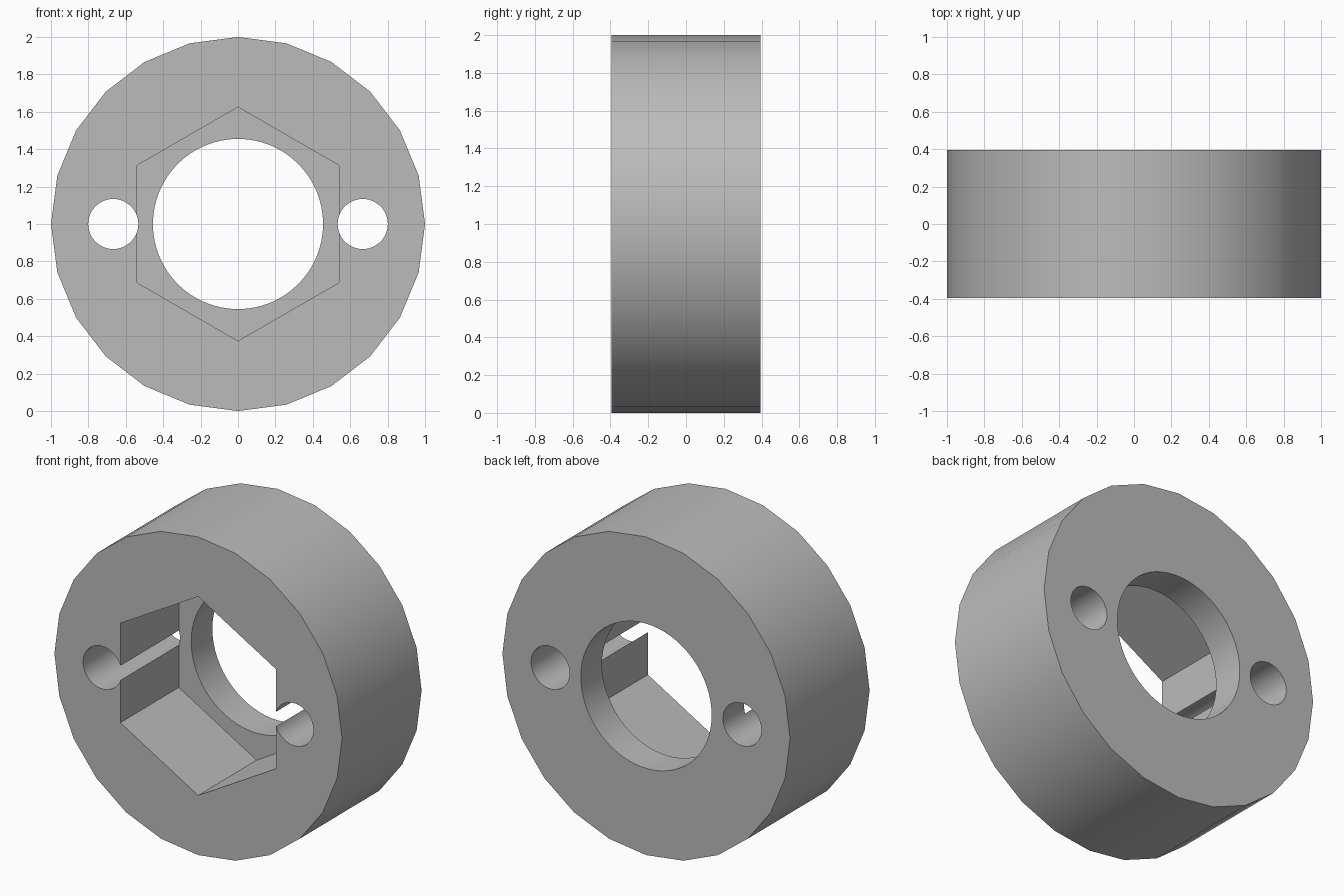
import bpy
import math

old = bpy.data.objects.get("Cube")
if old:
    bpy.data.objects.remove(old, do_unlink=True)

HALF = 0.395           # half thickness of the ring
POCKET_END = 0.185     # y of the pocket floor

grey = bpy.data.materials.new("mid_grey")
grey.use_nodes = True
colour = (0.5, 0.5, 0.5, 1)
grey.diffuse_color = colour
grey.node_tree.nodes["Principled BSDF"].inputs["Base Color"].default_value = colour


def prism(name, sides, radius, y0, y1, x=0.0):
    """Regular prism along y, with a corner pointing up."""
    bpy.ops.mesh.primitive_cylinder_add(
        vertices=sides, radius=radius, depth=y1 - y0,
        location=(x, (y0 + y1) / 2, 1), rotation=(math.pi / 2, 0, 0))
    obj = bpy.context.object
    obj.name = name
    obj.data.materials.append(grey)
    return obj


# Ring body
body = prism("ring_body", 24, 1.0, -HALF, HALF)

# Hexagonal front pocket, round bore and the two side bolt holes
cutters = [
    prism("hex_pocket_cutter", 6, 0.625, -HALF - 0.2, POCKET_END),
    prism("bore_cutter", 64, 0.455, -HALF - 0.3, HALF + 0.3),
    prism("left_hole_cutter", 48, 0.134, -HALF - 0.4, HALF + 0.4, 0.667),
    prism("right_hole_cutter", 48, 0.134, -HALF - 0.4, HALF + 0.4, -0.667),
]
bpy.ops.object.select_all(action="DESELECT")
body.select_set(True)
bpy.context.view_layer.objects.active = body
for cutter in cutters:
    cutter.hide_render = True
    mod = body.modifiers.new(cutter.name, "BOOLEAN")
    mod.operation = "DIFFERENCE"
    mod.solver = "EXACT"
    mod.object = cutter
    bpy.ops.object.modifier_apply(modifier=mod.name)
for cutter in cutters:
    bpy.data.objects.remove(cutter, do_unlink=True)

# Smooth round walls, crisp rims
bpy.ops.object.shade_smooth_by_angle(angle=math.radians(30))
